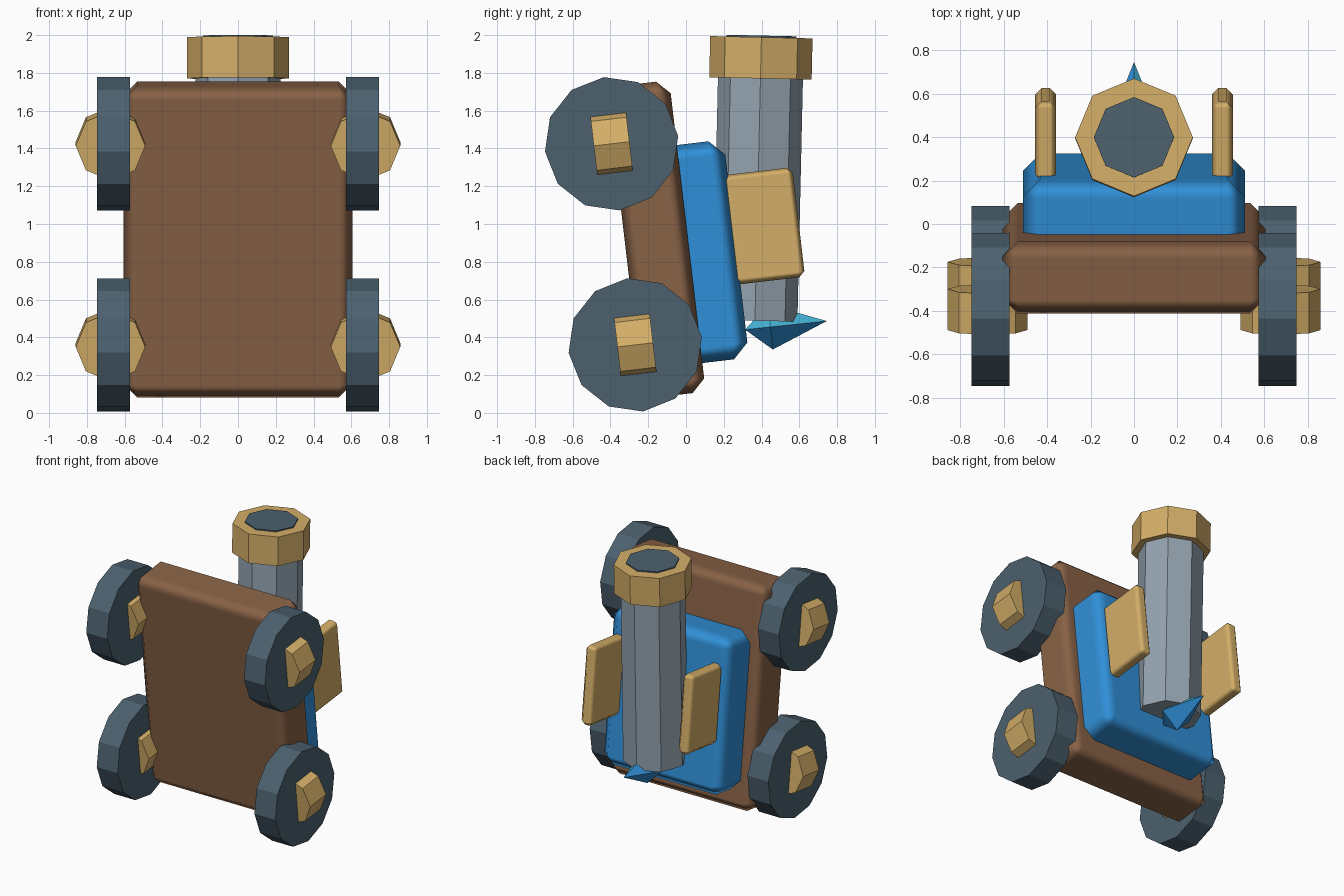
import bpy, bmesh, math
from mathutils import Matrix, Vector

if "Cube" in bpy.data.objects:
    bpy.data.objects.remove(bpy.data.objects["Cube"])

TILT = Matrix.Rotation(math.radians(6.7), 4, 'X')     # leaning cart frame
BARREL = Matrix.Translation((0, 0.365, 0.488)) @ Matrix.Rotation(math.radians(-1.3), 4, 'X')


def material(name, rgb):
    def lin(c):
        c /= 255
        return c / 12.92 if c < 0.04045 else ((c + 0.055) / 1.055) ** 2.4
    m = bpy.data.materials.new(name)
    m.diffuse_color = (*[lin(c) for c in rgb], 1)
    m.use_nodes = True
    m.node_tree.nodes["Principled BSDF"].inputs["Base Color"].default_value = m.diffuse_color
    return m


BROWN = material("wood_brown", (136, 98, 70))
BLUE = material("bright_blue", (48, 144, 216))
CYAN = material("cyan", (70, 182, 216))
GOLD = material("brass_gold", (212, 174, 104))
GREY = material("barrel_grey", (148, 163, 176))
DARK = material("dark_slate", (76, 97, 111))


def add(name, bm, *mats):
    bmesh.ops.recalc_face_normals(bm, faces=bm.faces)
    me = bpy.data.meshes.new(name)
    bm.to_mesh(me)
    bm.free()
    for m in mats:
        me.materials.append(m)
    ob = bpy.data.objects.new(name, me)
    bpy.context.collection.objects.link(ob)
    return ob


def box(name, lo, hi, bevel, mat):
    """Chamfered, softly shaded box in the leaning frame."""
    lo, hi = Vector(lo), Vector(hi)
    bm = bmesh.new()
    bmesh.ops.create_cube(bm, size=1, matrix=TILT @ Matrix.Translation((lo + hi) / 2)
                          @ Matrix.Diagonal((*(hi - lo), 1)))
    for f in bm.faces:
        f.smooth = True
    ob = add(name, bm, mat)
    mod = ob.modifiers.new("bevel", 'BEVEL')
    mod.width = bevel
    mod.segments = 1
    mod.limit_method = 'NONE'
    mod.harden_normals = True
    return ob


def prism(name, sides, radius, depth, matrix, mat):
    """Flat-sided cylinder along the local z axis."""
    bm = bmesh.new()
    bmesh.ops.create_cone(bm, cap_ends=True, segments=sides, radius1=radius,
                          radius2=radius, depth=depth, matrix=matrix)
    return add(name, bm, mat)


# Wooden bed and blue cradle
box("cart_bed", (-0.605, -0.216, 0.10), (0.605, 0.117, 1.76), 0.07, BROWN)
box("cradle", (-0.51, 0.03, 0.252), (0.51, 0.366, 1.414), 0.08, BLUE)

# Wheels, hubs and side plates on both sides
for side, sx in (("left", -1), ("right", 1)):
    for end, v in (("lower", 0.389), ("upper", 1.461)):
        at = TILT @ Matrix.Translation((sx * 0.66, -0.225, v))
        prism(f"wheel_{end}_{side}", 12, 0.355, 0.175,
              at @ Matrix.Rotation(math.pi / 2, 4, 'Y'), DARK)
        hub = TILT @ Matrix.Translation((sx * 0.675, -0.225, v))
        prism(f"hub_{end}_{side}", 8, 0.184, 0.19,
              hub @ Matrix.Rotation(math.pi / 2, 4, 'X'), GOLD)
    x = sx * 0.407
    box(f"side_plate_{side}", (x - 0.048, 0.34, 0.643), (x + 0.048, 0.71, 1.226), 0.03, GOLD)

# Barrel, muzzle ring and dark bore
for name, radius, z0, z1, mat in (("barrel", 0.225, 0, 1.3, GREY),
                                  ("muzzle_ring", 0.271, 1.283, 1.501, GOLD),
                                  ("bore", 0.185, 1.4, 1.51, DARK)):
    prism(name, 8, radius, z1 - z0,
          BARREL @ Matrix.Translation((0, 0, (z0 + z1) / 2)), mat)

# Pointed fuse: uneven double pyramid, one upper side in cyan
bm = bmesh.new()
frame = Matrix.Translation((0, 0.447, 0.455)) @ Matrix.Rotation(math.radians(6), 4, 'X')
r = 0.12
ring = [bm.verts.new(frame @ Vector(p)) for p in ((r, 0, 0), (0, 0, r), (-r, 0, 0), (0, 0, -r))]
for y in (-0.135, 0.30):
    tip = bm.verts.new(frame @ Vector((0, y, 0)))
    for i in range(4):
        face = bm.faces.new((ring[i], ring[(i + 1) % 4], tip))
        face.material_index = 1 if i == 0 else 0
add("fuse_spike", bm, BLUE, CYAN)
